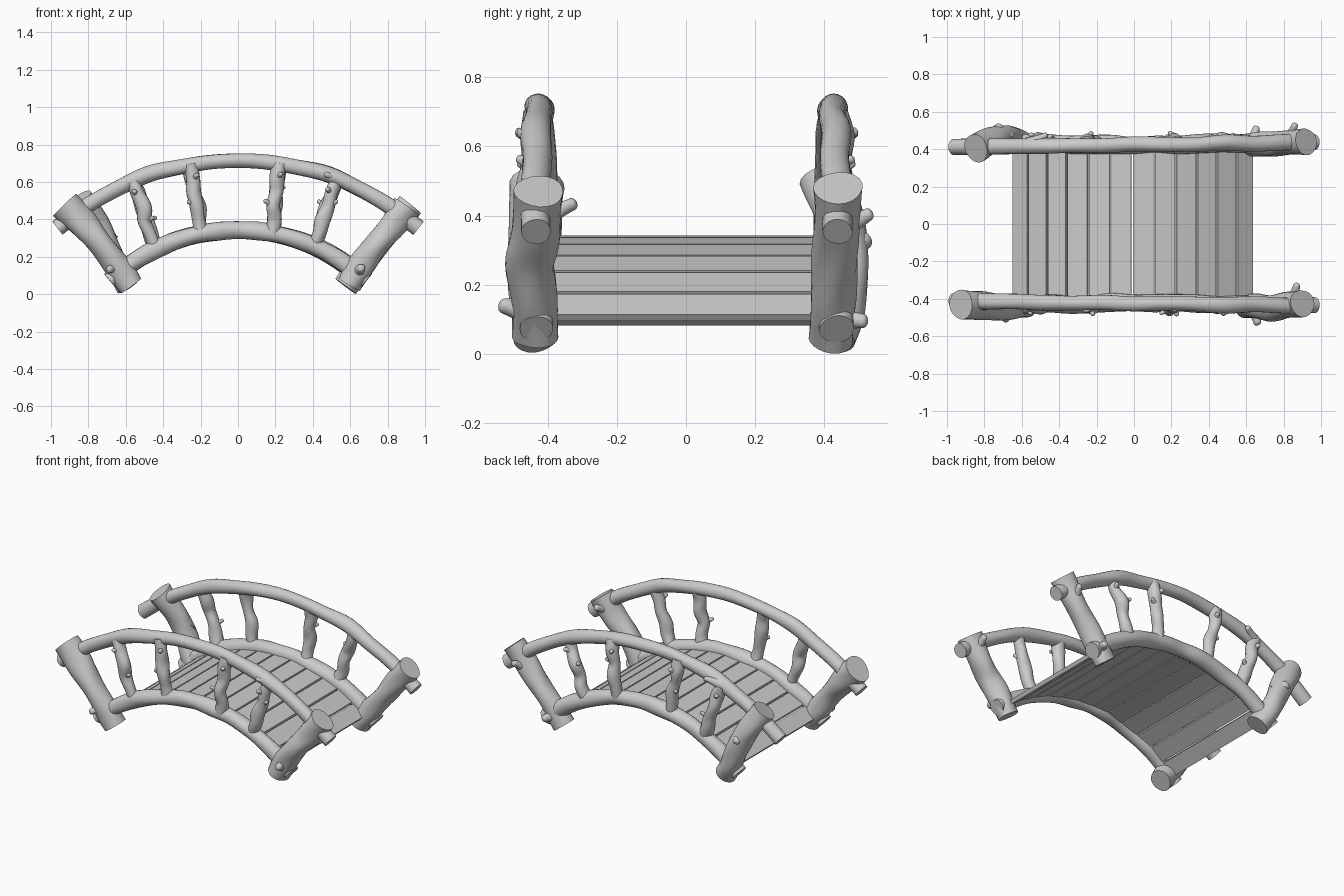
import bpy, bmesh, math, random
from mathutils import Vector

if "Cube" in bpy.data.objects:
    bpy.data.objects.remove(bpy.data.objects["Cube"])

random.seed(4)


def spline(pts, steps):
    """Catmull-Rom samples of tuples (x, y, z, radius)."""
    p = [Vector(q) for q in pts]
    p = [p[0] * 2 - p[1]] + p + [p[-1] * 2 - p[-2]]
    out = []
    for i in range(1, len(p) - 2):
        a, b, c, d = p[i - 1:i + 3]
        for s in range(steps):
            t = s / steps
            out.append(0.5 * (2 * b + (c - a) * t + (2 * a - 5 * b + 4 * c - d) * t * t
                              + (3 * b - a - 3 * c + d) * t ** 3))
    return out + [p[-2]]


def add_tube(bm, pts, steps=6, sides=20, wobble=0.05, rounded=0.0):
    """Sweep an uneven round section along a path, with closed ends."""
    path = spline(pts, steps)
    ph = [random.uniform(0, 6.28) for _ in range(3)]
    rings = []
    n = len(path)

    def ring(c, u, v, r, i):
        vs = []
        for k in range(sides):
            a = 2 * math.pi * k / sides
            w = 1 + wobble * (math.sin(2 * a + ph[0] + i * 0.35) + 0.6 * math.sin(3 * a + ph[1] - i * 0.5))
            vs.append(bm.verts.new(c + (u * math.cos(a) + v * math.sin(a)) * r * w))
        rings.append(vs)

    for i, q in enumerate(path):
        c = q.to_3d()
        t = (path[min(i + 1, n - 1)].to_3d() - path[max(i - 1, 0)].to_3d()).normalized()
        ref = Vector((0, 1, 0)) if abs(t.y) < 0.8 else Vector((0, 0, 1))
        u = t.cross(ref).normalized()
        v = t.cross(u)
        ring(c, u, v, q[3], i)
        if i == n - 1 and rounded:
            ring(c + t * rounded * q[3] * 0.6, u, v, q[3] * 0.8, i)
            ring(c + t * rounded * q[3], u, v, q[3] * 0.4, i)
    for a, b in zip(rings, rings[1:]):
        for k in range(sides):
            j = (k + 1) % sides
            bm.faces.new((a[k], a[j], b[j], b[k]))
    bm.faces.new(rings[0][::-1])
    bm.faces.new(rings[-1])


def finish(name, bm, angle=50):
    bmesh.ops.recalc_face_normals(bm, faces=bm.faces)
    me = bpy.data.meshes.new(name)
    bm.to_mesh(me)
    bm.free()
    ob = bpy.data.objects.new(name, me)
    bpy.context.collection.objects.link(ob)
    bpy.ops.object.select_all(action='DESELECT')
    ob.select_set(True)
    bpy.context.view_layer.objects.active = ob
    bpy.ops.object.shade_smooth_by_angle(angle=math.radians(angle))


def branch(name, pts, knots=(), **kw):
    """A log plus twig stubs given as (base, tip, radius)."""
    bm = bmesh.new()
    add_tube(bm, pts, **kw)
    for a, b, r in knots:
        a, b = Vector(a), Vector(b)
        m = a.lerp(b, 0.6)
        add_tube(bm, [(*a, r * 1.7), (*m, r * 1.05), (*b, r * 0.8)], steps=4, sides=12, rounded=0.5)
    finish(name, bm)


def arc_z(x, radius, top):
    return math.sqrt(radius ** 2 - x * x) + top - radius


LOW = (1.0, 0.343)
HIGH = (1.471, 0.714)

# Curved rails, poking through the end posts
for side, s in (("front", -1), ("back", 1)):
    low, high = [], []
    for i in range(13):
        f = i / 6 - 1
        x = 0.685 * f
        y = s * (0.425 + 0.012 * f * f) + random.uniform(-0.006, 0.006)
        low.append((x, y, arc_z(x, *LOW), 0.047 + random.uniform(-0.003, 0.004)))
        x = 0.965 * f
        y = s * 0.425 + 0.012 * f * s + random.uniform(-0.005, 0.005)
        bump = 0.008 if i in (3, 9) else 0
        high.append((x, y, arc_z(x, *HIGH) + bump, 0.039 + bump * 0.4 + 0.005 * f * f))
    branch(side + "_lower_rail", low, steps=4, wobble=0.03)
    branch(side + "_hand_rail", high, steps=4, wobble=0.03,
           knots=[((0.56 * -s, s * 0.43, 0.61), (0.47 * -s, s * 0.475, 0.64), 0.02)])

# End posts
branch("front_left_post",
       [(-0.57, -0.435, 0.045, 0.066), (-0.64, -0.44, 0.14, 0.07), (-0.735, -0.445, 0.27, 0.068),
        (-0.83, -0.435, 0.38, 0.078), (-0.925, -0.43, 0.48, 0.082)],
       [((-0.65, -0.45, 0.15), (-0.69, -0.515, 0.13), 0.022)])
branch("front_right_post",
       [(0.595, -0.435, 0.05, 0.066), (0.66, -0.44, 0.16, 0.07), (0.735, -0.45, 0.26, 0.068),
        (0.815, -0.435, 0.35, 0.07), (0.9, -0.425, 0.47, 0.075)],
       [((0.85, -0.42, 0.39), (0.87, -0.325, 0.435), 0.022),
        ((0.75, -0.45, 0.28), (0.77, -0.50, 0.29), 0.026),
        ((0.64, -0.45, 0.12), (0.66, -0.53, 0.14), 0.026)])
branch("back_right_post",
       [(0.575, 0.42, 0.042, 0.066), (0.66, 0.425, 0.155, 0.066), (0.75, 0.43, 0.265, 0.064),
        (0.835, 0.435, 0.375, 0.068), (0.92, 0.44, 0.48, 0.072)],
       [((0.83, 0.45, 0.36), (0.86, 0.53, 0.405), 0.022),
        ((0.63, 0.43, 0.10), (0.655, 0.515, 0.095), 0.024)])
branch("back_left_post",
       [(-0.585, 0.425, 0.045, 0.066), (-0.645, 0.45, 0.14, 0.066), (-0.70, 0.465, 0.26, 0.064),
        (-0.76, 0.45, 0.38, 0.068), (-0.845, 0.405, 0.51, 0.075)],
       [((-0.69, 0.46, 0.29), (-0.73, 0.52, 0.33), 0.03)])

# Balusters: bottom x, top x on each side
for side, s in (("front", -1), ("back", 1)):
    for i, (xb, xt) in enumerate([(-0.44, -0.56), (-0.195, -0.255), (0.185, 0.22), (0.405, 0.53)]):
        zb, zt = arc_z(xb, *LOW), arc_z(xt, *HIGH)
        pts = []
        for k in range(6):
            f = k / 5
            bend = math.sin(f * math.pi)
            pts.append((xb + (xt - xb) * f + random.uniform(-0.012, 0.012) * bend,
                        s * (0.43 + 0.015 * bend) + random.uniform(-0.01, 0.01) * bend,
                        zb + (zt - zb) * f, 0.036 + random.uniform(-0.004, 0.005)))
        k = random.choice((2, 3))
        p = Vector(pts[k][:3])
        out = Vector((random.choice((-1, 1)) * 0.045, s * 0.025, 0.025))
        q = Vector(pts[4][:3])
        branch(f"{side}_baluster_{i + 1}", pts,
               [(p, p + out, 0.013), (q, q + Vector((-out.x * 0.5, s * 0.045, 0.02)), 0.015)],
               sides=16, wobble=0.04)

# Deck: flat planks laid around the arc with narrow gaps
bm = bmesh.new()
edges = [-0.655, -0.568, -0.465, -0.36, -0.245, -0.125, -0.01, 0.108, 0.225, 0.337, 0.444, 0.55, 0.64]
for xa, xb in zip(edges, edges[1:]):
    xa, xb = xa + 0.005, xb - 0.005
    a, b = (Vector((x, 0, arc_z(x, 0.995, 0.343))) for x in (xa, xb))
    nrm = Vector((a.z - b.z, 0, b.x - a.x)).normalized() * 0.024
    prof = [a, b, b - nrm, a - nrm]
    lo = [bm.verts.new(p + Vector((0, -0.41, 0))) for p in prof]
    hi = [bm.verts.new(p + Vector((0, 0.41, 0))) for p in prof]
    bm.faces.new(lo)
    bm.faces.new(hi[::-1])
    for k in range(4):
        j = (k + 1) % 4
        bm.faces.new((lo[k], hi[k], hi[j], lo[j]))
finish("deck_planks", bm, 30)
